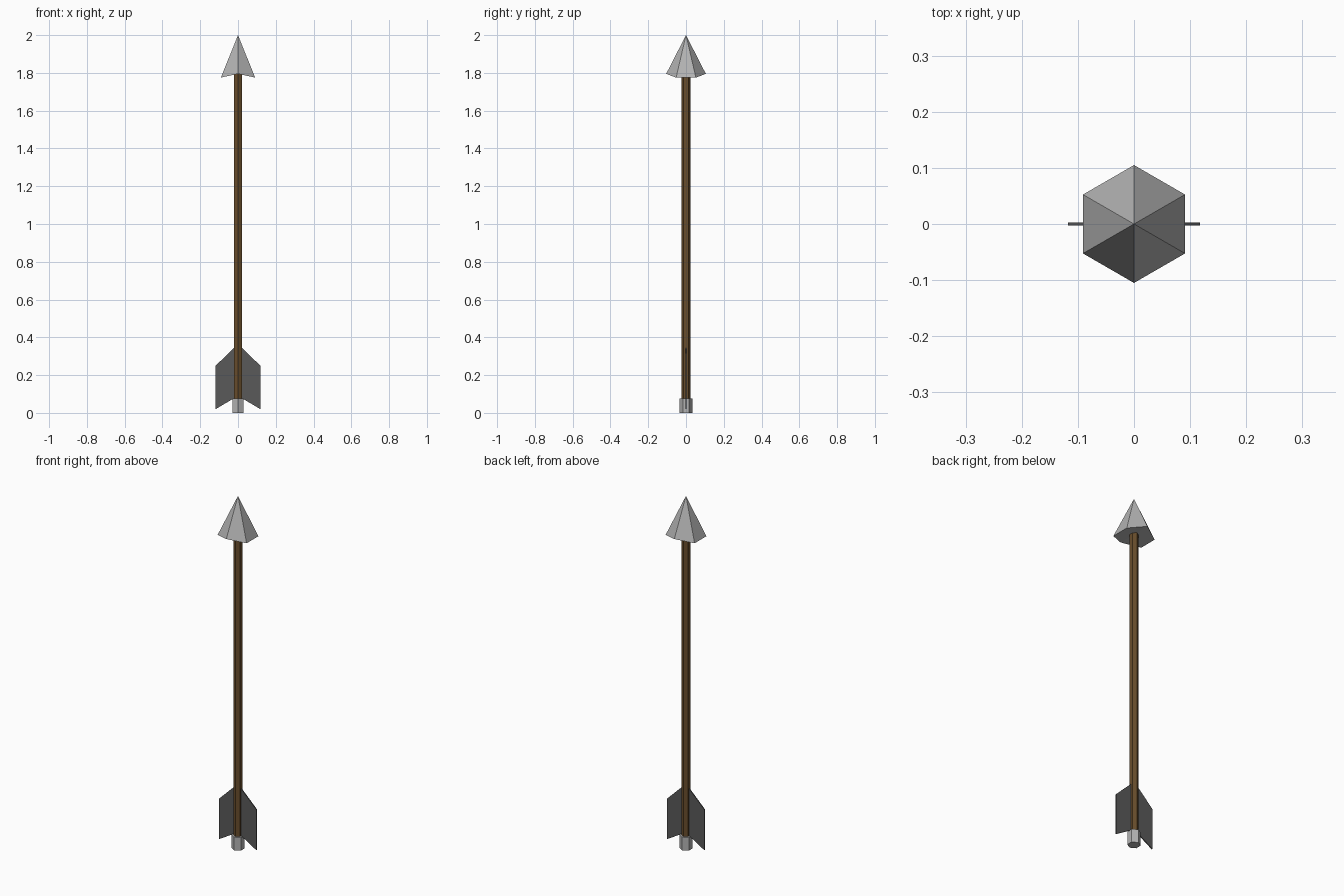
import bpy
import bmesh
from math import cos, sin, pi

if "Cube" in bpy.data.objects:
    bpy.data.objects.remove(bpy.data.objects["Cube"])


def material(name, color):
    m = bpy.data.materials.new(name)
    m.diffuse_color = (*color, 1)
    m.use_nodes = True
    m.node_tree.nodes["Principled BSDF"].inputs["Base Color"].default_value = m.diffuse_color
    return m


def make(name, verts, faces, mat=None):
    mesh = bpy.data.meshes.new(name)
    mesh.from_pydata(verts, [], faces)
    bm = bmesh.new()
    bm.from_mesh(mesh)
    bmesh.ops.recalc_face_normals(bm, faces=bm.faces)
    bm.to_mesh(mesh)
    bm.free()
    obj = bpy.data.objects.new(name, mesh)
    bpy.context.collection.objects.link(obj)
    if mat:
        mesh.materials.append(mat)
    return obj


def hexagon(r, z):
    # first corner points to +y
    return [(r * sin(i * pi / 3), r * cos(i * pi / 3), z) for i in range(6)]


def hex_prism(name, r, z0, z1, mat=None):
    sides = [(i, (i + 1) % 6, (i + 1) % 6 + 6, i + 6) for i in range(6)]
    return make(name, hexagon(r, z0) + hexagon(r, z1),
                sides + [tuple(range(6)), tuple(range(6, 12))], mat)


wood = material("wood", (0.14, 0.075, 0.025))
dark = material("dark_feather", (0.10, 0.10, 0.10))
steel = material("steel", (0.45, 0.45, 0.45))

# Shaft and nock
hex_prism("shaft", 0.024, 0.04, 1.80, wood)
hex_prism("nock", 0.034, 0.0, 0.075, steel)

# Head: six-sided point whose four side corners are swept back
base = [(x, y, 1.795 if abs(x) < 0.01 else 1.775) for x, y, _ in hexagon(0.105, 0)]
make("arrow_head", base + [(0, 0, 2.0)],
     [(i, (i + 1) % 6, 6) for i in range(6)] + [(0, 1, 2, 3), (3, 4, 5, 0)], steel)

# Fletching: thin swept vane on each side
profile = [(0, 0.09), (0.118, 0.02), (0.118, 0.25), (0, 0.365)]
for name, s in (("left_vane", -1), ("right_vane", 1)):
    verts = [(s * x, y, z) for y in (-0.003, 0.003) for x, z in profile]
    sides = [(i, (i + 1) % 4, (i + 1) % 4 + 4, i + 4) for i in range(4)]
    make(name, verts, sides + [(0, 1, 2, 3), (4, 5, 6, 7)], dark)
